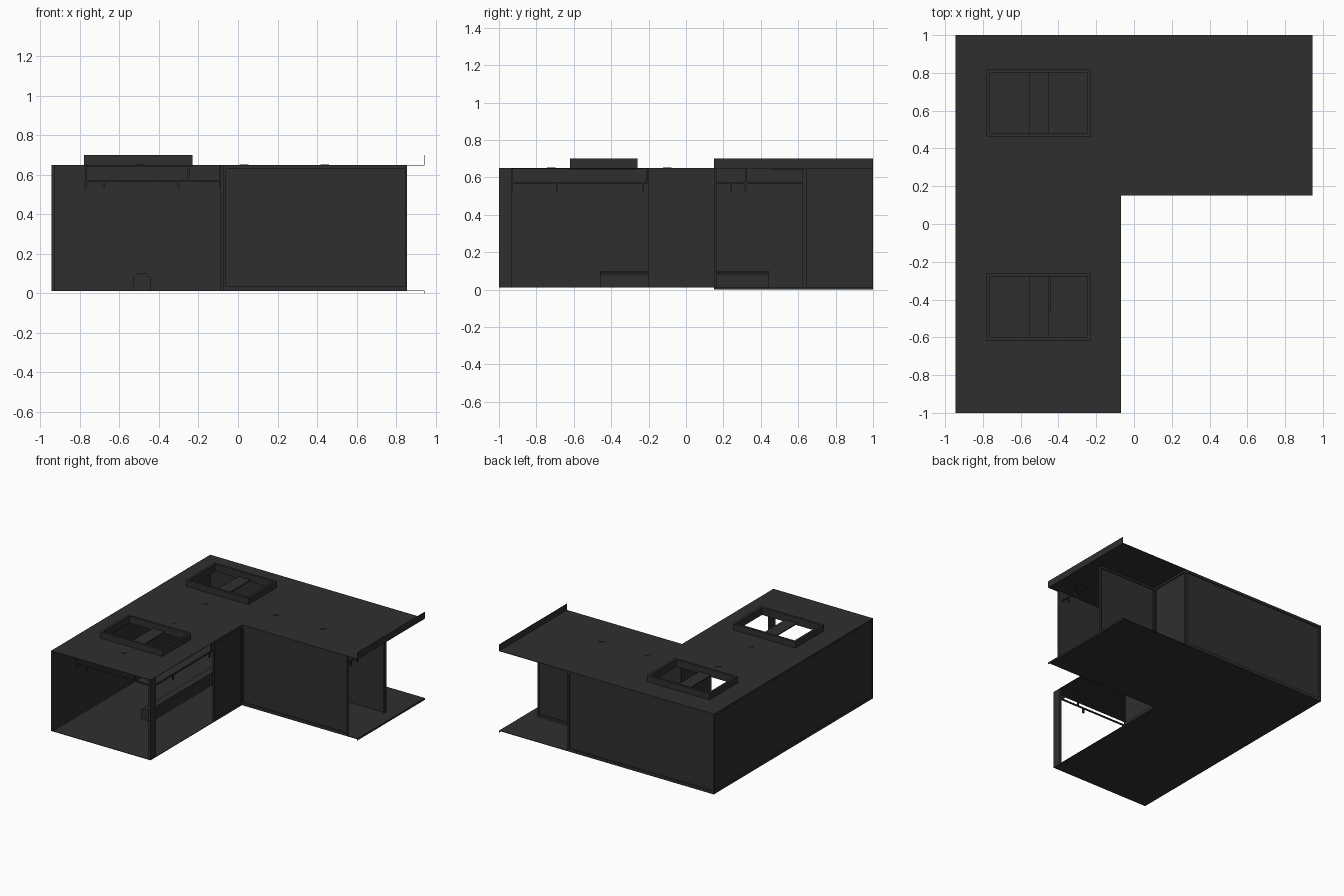
import bpy, bmesh

cube = bpy.data.objects.get("Cube")
if cube:
    bpy.data.objects.remove(cube, do_unlink=True)

mat = bpy.data.materials.new("charcoal")
mat.use_nodes = True
CHARCOAL = (0.028, 0.028, 0.028, 1)
mat.diffuse_color = CHARCOAL
mat.node_tree.nodes["Principled BSDF"].inputs["Base Color"].default_value = CHARCOAL

FLOOR, ROOF = 0.015, 0.65
LEFT, RIGHT, INNER_X, END_X = -0.945, 0.945, -0.07, 0.855
FRONT, BACK, INNER_Y = -1.0, 1.0, 0.15
PORCH_X, PORCH_Y = 0.345, 0.645
T = 0.008


def finish(name, bm):
    bmesh.ops.recalc_face_normals(bm, faces=bm.faces[:])
    mesh = bpy.data.meshes.new(name)
    bm.to_mesh(mesh)
    bm.free()
    mesh.materials.append(mat)
    obj = bpy.data.objects.new(name, mesh)
    bpy.context.collection.objects.link(obj)
    return obj


def boxes(name, *spans):
    """One object from boxes given as (x0, x1, y0, y1, z0, z1)."""
    bm = bmesh.new()
    for x0, x1, y0, y1, z0, z1 in spans:
        verts = bmesh.ops.create_cube(bm, size=1)["verts"]
        for v in verts:
            v.co.x = x1 if v.co.x > 0 else x0
            v.co.y = y1 if v.co.y > 0 else y0
            v.co.z = z1 if v.co.z > 0 else z0
    return finish(name, bm)


def slab(name, z, holes):
    """L-shaped sheet with rectangular holes, thickened downward."""
    xs = sorted({LEFT, INNER_X, RIGHT} | {h[i] for h in holes for i in (0, 1)})
    ys = sorted({FRONT, INNER_Y, BACK} | {h[i] for h in holes for i in (2, 3)})
    bm = bmesh.new()
    for xa, xb in zip(xs, xs[1:]):
        for ya, yb in zip(ys, ys[1:]):
            cx, cy = (xa + xb) / 2, (ya + yb) / 2
            if cx > INNER_X and cy < INNER_Y:
                continue
            if any(h[0] < cx < h[1] and h[2] < cy < h[3] for h in holes):
                continue
            bm.faces.new([bm.verts.new(p) for p in
                          ((xa, ya, z), (xb, ya, z), (xb, yb, z), (xa, yb, z))])
    bmesh.ops.remove_doubles(bm, verts=bm.verts[:], dist=0.0001)
    obj = finish(name, bm)
    for p in obj.data.polygons:
        if p.normal.z < 0:
            p.flip()
    mod = obj.modifiers.new("thickness", 'SOLIDIFY')
    mod.thickness = 0.004
    return obj


# Floor and roof sheets
HX0, HX1, RIM = -0.78, -0.23, 0.018
HATCHES = {"front": (-0.62, -0.26), "back": (0.46, 0.82)}
slab("floor", FLOOR, [])
slab("roof", ROOF, [(HX0 + RIM, HX1 - RIM, a + RIM, b - RIM) for a, b in HATCHES.values()])

# Roof hatches: raised frame and central strip
for side, (a, b) in HATCHES.items():
    z0, z1 = ROOF - T, 0.70
    boxes(side + "_hatch_frame",
          (HX0, HX0 + RIM, a, b, z0, z1), (HX1 - RIM, HX1, a, b, z0, z1),
          (HX0, HX1, a, a + RIM, z0, z1), (HX0, HX1, b - RIM, b, z0, z1))
    boxes(side + "_hatch_strip", (-0.555, -0.45, a + RIM, b - RIM, ROOF, ROOF + T))

# End lips on roof and floor
boxes("roof_end_lip", (RIGHT - 0.003, RIGHT, INNER_Y, BACK, ROOF - 0.004, 0.70))
boxes("floor_end_lip", (RIGHT - 0.003, RIGHT, INNER_Y, BACK, 0, FLOOR))


def wall(name, axis, pos, inward, a, b):
    """Panel set in from the edge, with rails and end posts on the edge."""
    r, inset = 0.02, 0.008 * inward
    def span(p, q, u, v, z0, z1):
        p, q = min(p, q), max(p, q)
        return (p, q, u, v, z0, z1) if axis == 'x' else (u, v, p, q, z0, z1)
    edge = pos + inset
    boxes(name + "_panel", span(edge, edge + T * inward, a, b, FLOOR, ROOF - 0.004))
    boxes(name + "_frame",
          span(pos, edge, a, b, FLOOR, FLOOR + r),
          span(pos, edge, a, b, ROOF - r, ROOF - 0.004),
          span(pos, edge, a, a + r / 2, FLOOR + r, ROOF - r),
          span(pos, edge, b - r / 2, b, FLOOR + r, ROOF - r))


# Outer walls; the front and the arm end stay open
wall("right_wall", 'x', LEFT, 1, FRONT, BACK)
wall("back_wall", 'y', BACK, -1, LEFT, PORCH_X)
wall("inner_front_wall", 'y', INNER_Y, 1, INNER_X, END_X)
wall("inner_side_wall", 'x', INNER_X, -1, -0.2, INNER_Y)
wall("porch_back_wall", 'y', PORCH_Y, -1, PORCH_X, END_X)
wall("porch_side_wall", 'x', PORCH_X, -1, PORCH_Y, BACK)

# Jambs beside the openings
boxes("front_jamb", (INNER_X - 0.02, INNER_X, FRONT, -0.93, FLOOR, ROOF - 0.004))
boxes("end_jamb", (END_X - 0.01, END_X, 0.62, PORCH_Y, FLOOR, ROOF - 0.004))

# Low duct along the middle of the floor, rounded on its top edges
duct = boxes("floor_duct", (-0.53, -0.44, -0.46, 0.445, FLOOR, 0.10))
bm = bmesh.new()
bm.from_mesh(duct.data)
top = [e for e in bm.edges if all(v.co.z > 0.09 for v in e.verts)
       and abs(e.verts[0].co.x - e.verts[1].co.x) < 0.001]
bmesh.ops.bevel(bm, geom=top, offset=0.015, segments=3, affect='EDGES')
bm.to_mesh(duct.data)
bm.free()

# Hanging rails below the ceiling
RZ, R = 0.565, 0.005
boxes("front_rail", (-0.77, -0.09, -0.94, -0.94 + 2 * R, RZ, RZ + 2 * R),
      *[(x - R, x + R, -0.94, -0.94 + 2 * R, RZ, ROOF - 0.004) for x in (-0.77, -0.25, -0.09)])
boxes("side_rail", (-0.095, -0.085, -0.93, -0.2, RZ, RZ + 2 * R),
      *[(-0.095, -0.085, y - R, y + R, RZ, ROOF - 0.004) for y in (-0.93, -0.21)])
boxes("end_rail", (0.82, 0.83, 0.16, 0.62, RZ, RZ + 2 * R),
      (0.82, 0.83, 0.315, 0.325, RZ, ROOF - 0.004))

# Small hooks under the rails
boxes("rail_hooks",
      *[(x - 0.006, x + 0.006, -0.94, -0.928, 0.53, RZ) for x in (-0.77, -0.68, -0.3)],
      *[(-0.096, -0.084, y - 0.006, y + 0.006, 0.53, RZ) for y in (-0.69, -0.23)],
      *[(0.819, 0.831, y - 0.006, y + 0.006, 0.53, RZ) for y in (0.24, 0.32)])

# Flush round caps on the roof
bm = bmesh.new()
for x, y in ((0.03, 0.44), (0.44, 0.44), (-0.5, 0.305), (-0.5, -0.1), (-0.5, -0.72)):
    made = bmesh.ops.create_cone(bm, cap_ends=True, segments=16, radius1=0.022,
                                 radius2=0.022, depth=0.006)["verts"]
    bmesh.ops.translate(bm, verts=made, vec=(x, y, ROOF))
finish("roof_caps", bm)
